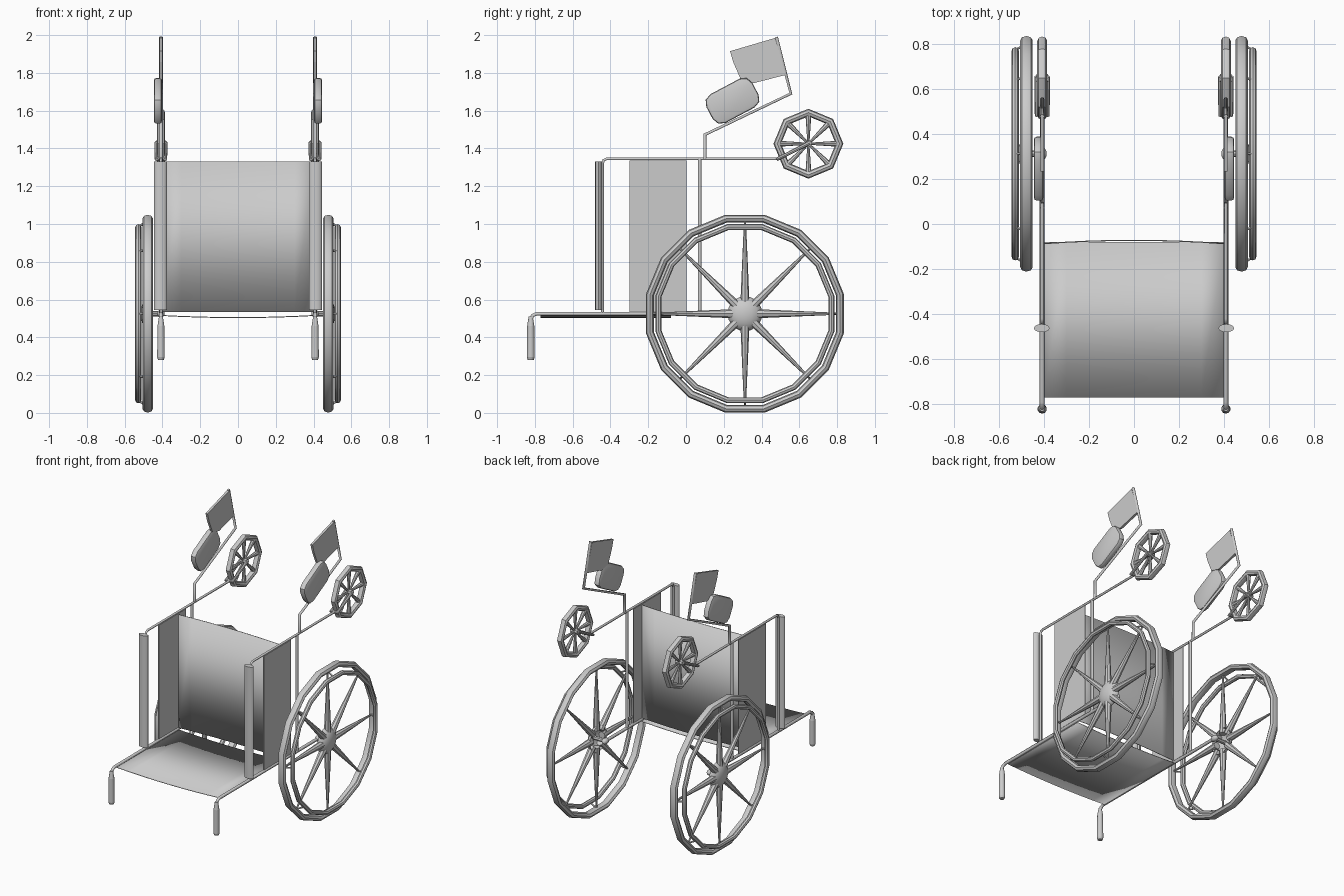
import bpy, bmesh, math
from mathutils import Vector, Matrix

cube = bpy.data.objects.get("Cube")
if cube:
    bpy.data.objects.remove(cube)

grey = bpy.data.materials.new("light_grey")
grey.use_nodes = True
GREY = (0.6, 0.6, 0.6, 1)
grey.diffuse_color = GREY
grey.node_tree.nodes["Principled BSDF"].inputs["Base Color"].default_value = GREY


def finish(name, bm, smooth=True):
    bmesh.ops.recalc_face_normals(bm, faces=bm.faces)
    mesh = bpy.data.meshes.new(name)
    bm.to_mesh(mesh)
    bm.free()
    mesh.materials.append(grey)
    ob = bpy.data.objects.new(name, mesh)
    bpy.context.collection.objects.link(ob)
    if smooth:
        bpy.ops.object.select_all(action='DESELECT')
        ob.select_set(True)
        bpy.context.view_layer.objects.active = ob
        bpy.ops.object.shade_smooth_by_angle(angle=math.radians(40))
    return ob


def tube(name, points, radius):
    """Round bar that follows a list of points."""
    curve = bpy.data.curves.new(name, 'CURVE')
    curve.dimensions = '3D'
    curve.bevel_depth = radius
    curve.bevel_resolution = 1
    curve.use_fill_caps = True
    spline = curve.splines.new('POLY')
    spline.points.add(len(points) - 1)
    for p, co in zip(spline.points, points):
        p.co = (*co, 1)
    curve.materials.append(grey)
    ob = bpy.data.objects.new(name, curve)
    bpy.context.collection.objects.link(ob)


def cone(bm, a, b, r1, r2, sides=8):
    """Tapered bar between two points."""
    a, b = Vector(a), Vector(b)
    d = b - a
    place = Matrix.Translation((a + b) / 2) @ d.to_track_quat('Z', 'Y').to_matrix().to_4x4()
    bmesh.ops.create_cone(bm, cap_ends=True, segments=sides, radius1=r1,
                          radius2=r2, depth=d.length, matrix=place)


def ball(bm, centre, size):
    m = Matrix.Translation(centre) @ Matrix.Diagonal((*size, 1))
    return bmesh.ops.create_uvsphere(bm, u_segments=16, v_segments=10, radius=1, matrix=m)


def around(centre, radius, angle):
    x, y, z = centre
    return (x, y + radius * math.cos(angle), z + radius * math.sin(angle))


def ring(name, centre, major, half_x, half_r, sides, turn, section=8):
    """Faceted ring whose axle runs along x."""
    bm = bmesh.new()
    rows = []
    for i in range(sides):
        a = math.tau * i / sides + turn
        row = []
        for j in range(section):
            t = math.tau * j / section
            p = around(centre, major + half_r * math.cos(t), a)
            row.append(bm.verts.new((p[0] + half_x * math.sin(t), p[1], p[2])))
        rows.append(row)
    for i in range(sides):
        r, n = rows[i], rows[(i + 1) % sides]
        for j in range(section):
            k = (j + 1) % section
            bm.faces.new((r[j], r[k], n[k], n[j]))
    finish(name, bm)


def sheet(name, x, outline, thickness):
    """Flat plate with an outline in y and z."""
    bm = bmesh.new()
    face = bm.faces.new([bm.verts.new((x - thickness / 2, y, z)) for y, z in outline])
    out = bmesh.ops.extrude_face_region(bm, geom=[face])
    moved = [v for v in out["geom"] if isinstance(v, bmesh.types.BMVert)]
    bmesh.ops.translate(bm, verts=moved, vec=(thickness, 0, 0))
    finish(name, bm, False)


def sling(name, place):
    """Sagging fabric: place(x, sag, end) gives a point."""
    bm = bmesh.new()
    cols = []
    for i in range(9):
        u = i / 4 - 1
        cols.append([bm.verts.new(place(0.4 * u, 1 - u * u, e)) for e in (0, 1)])
    for a, b in zip(cols, cols[1:]):
        bm.faces.new((a[0], b[0], b[1], a[1]))
    ob = finish(name, bm)
    solid = ob.modifiers.new("thickness", 'SOLIDIFY')
    solid.thickness = 0.005


# Fabric panels
sling("horizontal_sling", lambda x, s, e: (x, -0.77 + 0.69 * e, 0.518 - 0.011 * s))
sling("upright_sling", lambda x, s, e: (x, -0.09 + 0.015 * s, 0.535 + 0.795 * e))

for side, s in (("left", 1), ("right", -1)):
    X = 0.408 * s

    # Frame bars
    tube(side + "_lower_rail", [(X, 0.31, 0.525), (X, -0.79, 0.525), (X, -0.813, 0.515),
                                (X, -0.822, 0.49), (X, -0.822, 0.4)], 0.011)
    tube(side + "_upper_rail", [(X, 0.5, 1.345), (X, -0.42, 1.345), (X, -0.436, 1.338),
                                (X, -0.442, 1.32), (X, -0.442, 0.53)], 0.008)
    tube(side + "_upright_bar", [(X, 0.072, 0.525), (X, 0.072, 1.345)], 0.011)
    tube(side + "_footrest_bar", [(X, 0.1, 1.345), (X, 0.1, 1.473), (X, 0.555, 1.69),
                                  (X, 0.478, 1.99)], 0.01)
    sheet(side + "_side_panel", X, [(-0.3, 0.535), (0.003, 0.535), (0.003, 1.335), (-0.3, 1.335)], 0.006)

    # Arm pad
    bm = bmesh.new()
    m = Matrix.Translation((0.41 * s, -0.463, 0.938)) @ Matrix.Diagonal((0.035, 0.018, 1, 1))
    bmesh.ops.create_cone(bm, cap_ends=True, segments=12, radius1=1, radius2=1, depth=0.785, matrix=m)
    finish(side + "_arm_pad", bm)

    # Push grip
    bm = bmesh.new()
    cone(bm, (X, -0.822, 0.295), (X, -0.822, 0.46), 0.021, 0.019, 10)
    cone(bm, (X, -0.822, 0.28), (X, -0.822, 0.295), 0.016, 0.021, 10)
    cone(bm, (X, -0.822, 0.46), (X, -0.822, 0.51), 0.019, 0.011, 10)
    finish(side + "_push_grip", bm)

    # Footplate
    sheet(side + "_footplate", X, [(0.233, 1.915), (0.472, 1.985), (0.53, 1.79),
                                   (0.36, 1.746), (0.29, 1.765), (0.25, 1.857)], 0.016)

    # Calf pad
    bm = bmesh.new()
    m = (Matrix.Translation((0.424 * s, 0.246, 1.652)) @ Matrix.Rotation(math.radians(28), 4, 'X')
         @ Matrix.Diagonal((0.042, 0.275, 0.172, 1)))
    bmesh.ops.create_cube(bm, size=1, matrix=m)
    corners = [e for e in bm.edges if abs((e.verts[0].co - e.verts[1].co).x) > 0.03]
    bmesh.ops.bevel(bm, geom=corners, offset=0.05, segments=2, profile=0.5, affect='EDGES')
    rims = [e for e in bm.edges if abs((e.verts[0].co - e.verts[1].co).x) < 0.01]
    bmesh.ops.bevel(bm, geom=rims, offset=0.012, segments=2, profile=0.5, affect='EDGES')
    finish(side + "_calf_pad", bm)

    # Large wheel with tyre, hand rim, spokes and domed hub
    C = (0.478 * s, 0.312, 0.525)
    R = (0.528 * s, 0.312, 0.525)
    turn = math.pi / 16
    ring(side + "_tyre", C, 0.513, 0.028, 0.021, 16, turn)
    ring(side + "_hand_rim", R, 0.467, 0.016, 0.016, 16, turn)
    bm = bmesh.new()
    for i in range(8):
        a = math.tau * i / 8
        cone(bm, around(C, 0.06, a), around(C, 0.5, a), 0.024, 0.005)
        cone(bm, around(C, 0.49, a), around(R, 0.46, a), 0.006, 0.006, 6)
    finish(side + "_wheel_spokes", bm)
    bm = bmesh.new()
    ball(bm, (0.465 * s, 0.312, 0.525), (0.05, 0.092, 0.092))
    bmesh.ops.bisect_plane(bm, geom=bm.verts[:] + bm.edges[:] + bm.faces[:], plane_co=(0.462 * s, 0, 0),
                           plane_no=(-s, 0, 0), clear_outer=True)
    finish(side + "_wheel_hub", bm)
    bm = bmesh.new()
    cone(bm, (X, 0.312, 0.525), (0.5 * s, 0.312, 0.525), 0.014, 0.014)
    ball(bm, (X, 0.312, 0.525), (0.02, 0.03, 0.02))
    finish(side + "_axle", bm)

    # Small caster wheel with spokes and fork
    K = (X, 0.648, 1.425)
    ring(side + "_caster_tyre", K, 0.165, 0.022, 0.02, 8, 0)
    bm = bmesh.new()
    for i in range(8):
        a = math.tau * i / 8
        cone(bm, around(K, 0.01, a), around(K, 0.16, a), 0.006, 0.016)
    finish(side + "_caster_spokes", bm)
    bm = bmesh.new()
    cone(bm, (X - 0.026, K[1], K[2]), (X + 0.026, K[1], K[2]), 0.018, 0.018)
    cone(bm, (X - 0.025, 0.49, 1.345), (X + 0.025, 0.49, 1.345), 0.009, 0.009)
    for d in (-0.024, 0.024):
        cone(bm, (X + d, 0.48, 1.342), (X + d, 0.655, 1.43), 0.009, 0.011)
    finish(side + "_caster_fork", bm)
